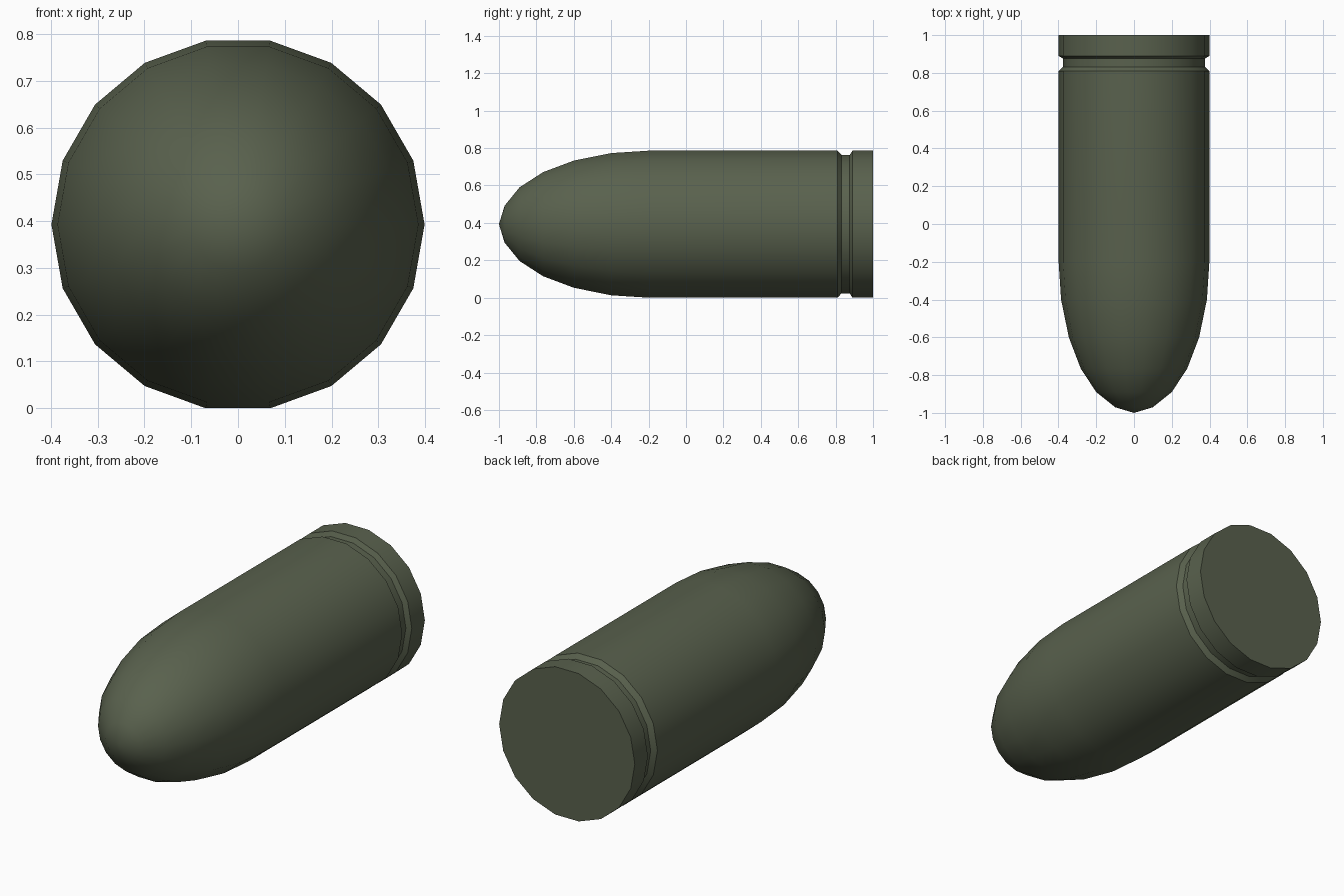
import bpy, bmesh, math

if "Cube" in bpy.data.objects:
    bpy.data.objects.remove(bpy.data.objects["Cube"])

SIDES = 18
CZ = 0.393
R = 0.399

olive = bpy.data.materials.new("dark olive")
olive.diffuse_color = (0.10, 0.12, 0.075, 1)
olive.use_nodes = True
olive.node_tree.nodes["Principled BSDF"].inputs["Base Color"].default_value = olive.diffuse_color

# Rounded nose, straight body, rim groove, flat base: (y, radius)
profile = [(-0.97, 0.10), (-0.89, 0.20), (-0.765, 0.282), (-0.60, 0.345),
           (-0.40, 0.386), (-0.20, R), (0.81, R), (0.832, 0.375),
           (0.875, 0.375), (0.89, R), (1.0, R)]

bm = bmesh.new()
tip = bm.verts.new((0, -1, CZ))
rings = []
for y, r in profile:
    angles = [2 * math.pi * i / SIDES for i in range(SIDES)]
    rings.append([bm.verts.new((r * math.cos(a), y, CZ + r * math.sin(a))) for a in angles])

for i in range(SIDES):
    j = (i + 1) % SIDES
    bm.faces.new((tip, rings[0][i], rings[0][j]))
    for a, b in zip(rings, rings[1:]):
        bm.faces.new((a[i], b[i], b[j], a[j]))
bm.faces.new(rings[-1])
bmesh.ops.recalc_face_normals(bm, faces=bm.faces)

mesh = bpy.data.meshes.new("round")
bm.to_mesh(mesh)
bm.free()
mesh.materials.append(olive)
obj = bpy.data.objects.new("round", mesh)
bpy.context.collection.objects.link(obj)

# Smooth sides, sharp groove and base edges
bpy.context.view_layer.objects.active = obj
obj.select_set(True)
bpy.ops.object.shade_smooth_by_angle(angle=math.radians(30))
